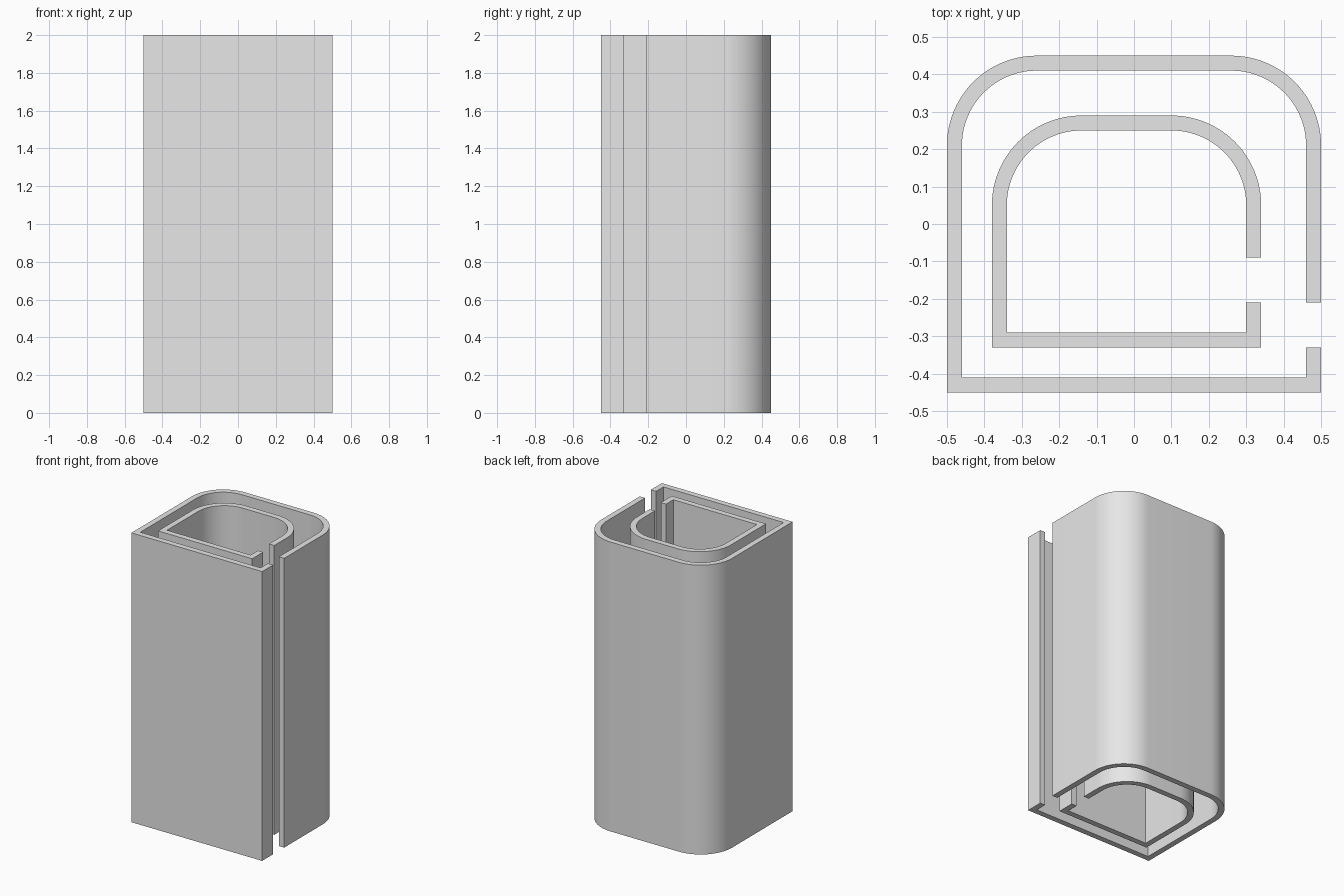
import bpy, bmesh, math

if "Cube" in bpy.data.objects:
    bpy.data.objects.remove(bpy.data.objects["Cube"])

HEIGHT, WALL, RADIUS, STEPS = 2.0, 0.04, 0.24, 24

grey = bpy.data.materials.new("light grey")
grey.diffuse_color = (0.8, 0.8, 0.8, 1)
grey.use_nodes = True
grey.node_tree.nodes["Principled BSDF"].inputs["Base Color"].default_value = grey.diffuse_color


def wall_path(x0, x1, y0, y1, gap0, gap1, r):
    """Open path from the upper lip of the slot round to the lower lip."""
    pts = [(x1, gap1)]
    for cx, start in ((x1 - r, 0.0), (x0 + r, math.pi / 2)):
        for i in range(STEPS + 1):
            a = start + math.pi / 2 * i / STEPS
            pts.append((cx + r * math.cos(a), y1 - r + r * math.sin(a)))
    return pts + [(x0, y0), (x1, y0), (x1, gap0)]


def slotted_tube(name, x0, x1, y0, y1, gap0, gap1):
    outer = wall_path(x0, x1, y0, y1, gap0, gap1, RADIUS)
    inner = wall_path(x0 + WALL, x1 - WALL, y0 + WALL, y1 - WALL,
                      gap0, gap1, RADIUS - WALL)
    bm = bmesh.new()
    rows = [[bm.verts.new((x, y, z)) for x, y in path]
            for path, z in ((outer, 0), (outer, HEIGHT), (inner, HEIGHT), (inner, 0))]
    # outside, top rim, inside and bottom rim
    for k in range(4):
        a, b = rows[k], rows[(k + 1) % 4]
        for i in range(len(a) - 1):
            bm.faces.new((a[i], a[i + 1], b[i + 1], b[i]))
    # slot lips
    for end in (0, -1):
        bm.faces.new([row[end] for row in rows])
    bmesh.ops.recalc_face_normals(bm, faces=bm.faces)
    mesh = bpy.data.meshes.new(name)
    bm.to_mesh(mesh)
    bm.free()
    mesh.materials.append(grey)
    obj = bpy.data.objects.new(name, mesh)
    bpy.context.collection.objects.link(obj)
    bpy.ops.object.select_all(action='DESELECT')
    obj.select_set(True)
    bpy.context.view_layer.objects.active = obj
    bpy.ops.object.shade_smooth_by_angle(angle=math.radians(30))


# nested tubes, each slotted along its right side
slotted_tube("outer_tube", -0.50, 0.50, -0.45, 0.45, -0.33, -0.21)
slotted_tube("inner_tube", -0.38, 0.34, -0.33, 0.29, -0.21, -0.09)
